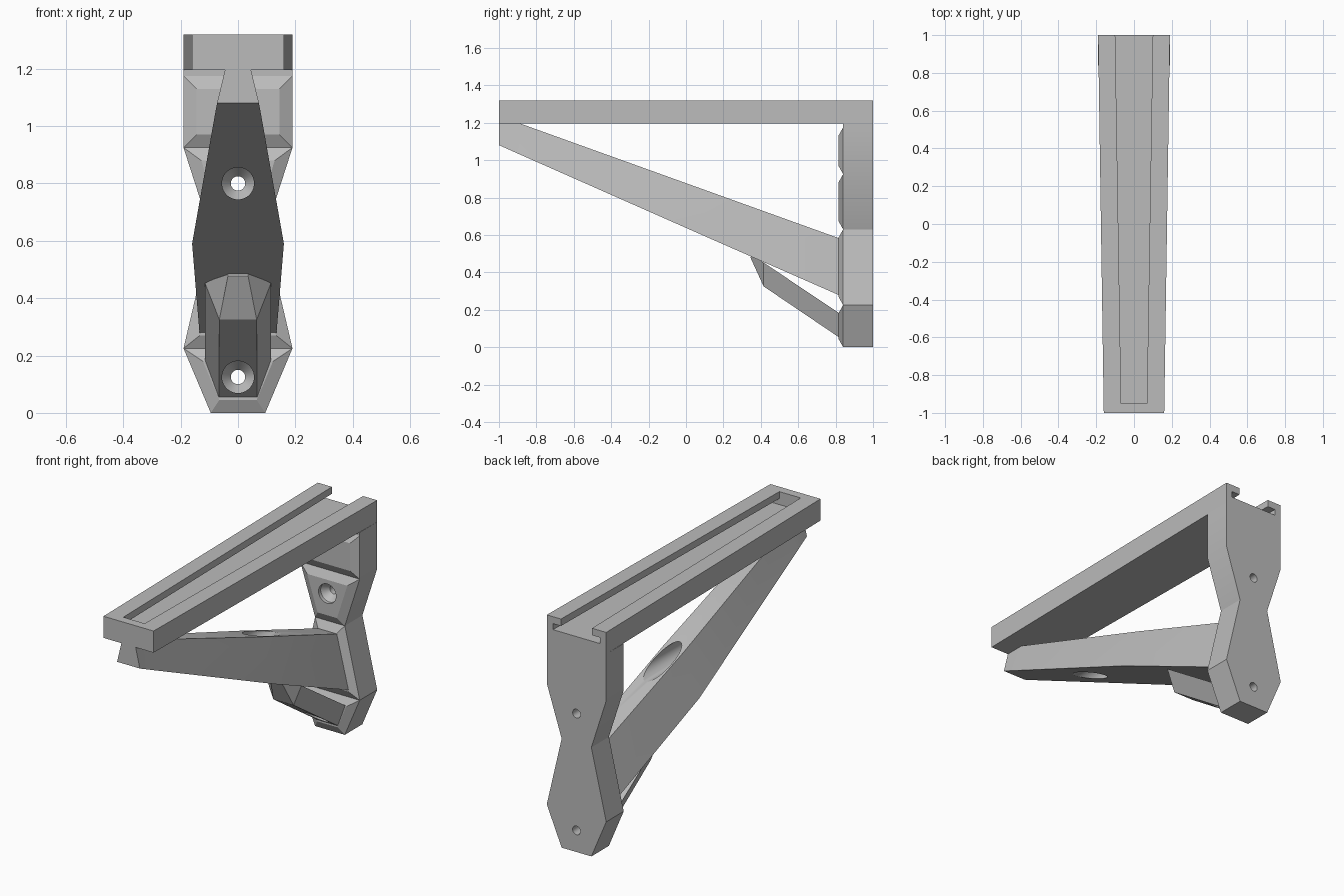
import bpy, bmesh, math

old = bpy.data.objects.get("Cube")
if old:
    bpy.data.objects.remove(old, do_unlink=True)

grey = bpy.data.materials.new("plain grey")
grey.use_nodes = True
grey.diffuse_color = (0.5, 0.5, 0.5, 1)
grey.node_tree.nodes["Principled BSDF"].inputs["Base Color"].default_value = (0.5, 0.5, 0.5, 1)


def finish(bm, name):
    bmesh.ops.recalc_face_normals(bm, faces=bm.faces)
    mesh = bpy.data.meshes.new(name)
    bm.to_mesh(mesh)
    bm.free()
    mesh.materials.append(grey)
    obj = bpy.data.objects.new(name, mesh)
    bpy.context.collection.objects.link(obj)
    return obj


def loft(name, rings):
    """Solid through four-sided sections: bottom (y, z, half width), top (y, z, half width)."""
    bm = bmesh.new()
    loops = []
    for (y0, z0, h0), (y1, z1, h1) in rings:
        pts = ((-h0, y0, z0), (h0, y0, z0), (h1, y1, z1), (-h1, y1, z1))
        loops.append([bm.verts.new(p) for p in pts])
    for a, b in zip(loops, loops[1:]):
        for i in range(4):
            j = (i + 1) % 4
            bm.faces.new((a[i], a[j], b[j], b[i]))
    bm.faces.new(loops[0])
    bm.faces.new(loops[-1])
    return finish(bm, name)


def bar(name, y0, h0, y1, h1, z0, z1):
    return loft(name, [((y, z0, h), (y, z1, h)) for y, h in ((y0, h0), (y1, h1))])


def screw_cutter(name, z):
    """Driver access bore, countersink and screw hole along y."""
    bm = bmesh.new()
    n = 32
    loops = []
    for y, r in ((-1.1, 0.056), (0.835, 0.056), (0.875, 0.025), (1.1, 0.025)):
        angles = [math.tau * (i + 0.5) / n for i in range(n)]
        loops.append([bm.verts.new((r * math.cos(a), y, z + r * math.sin(a))) for a in angles])
    for a, b in zip(loops, loops[1:]):
        for i in range(n):
            j = (i + 1) % n
            bm.faces.new((a[i], a[j], b[j], b[i]))
    bm.faces.new(loops[0])
    bm.faces.new(loops[-1])
    return finish(bm, name)


def cut(obj, *cutters):
    bpy.context.view_layer.objects.active = obj
    for cutter in cutters:
        mod = obj.modifiers.new("cut", "BOOLEAN")
        mod.operation = "DIFFERENCE"
        mod.solver = "EXACT"
        mod.object = cutter
        bpy.ops.object.modifier_apply(modifier=mod.name)


# Top arm, with a T-shaped slot open at the back
arm = bar("top_arm", -1, 0.16, 1, 0.19, 1.195, 1.32)
slot_mouth = bar("slot_mouth_cutter", -0.95, 0.068, 1.1, 0.101, 1.265, 1.4)
slot_groove = bar("slot_groove_cutter", -0.95, 0.12, 1.1, 0.152, 1.245, 1.28)

# Wall plate: stacked segments, each with a raised chamfered front
bm = bmesh.new()
rows = []
for z, h in ((0, 0.095), (0.225, 0.19), (0.63, 0.095), (0.925, 0.19), (1.175, 0.19), (1.195, 0.19)):
    pts = ((-h, 0.84, z), (h, 0.84, z), (h, 1, z), (-h, 1, z))
    rows.append([bm.verts.new(p) for p in pts])
fronts = []
for a, b in zip(rows, rows[1:]):
    for i in range(4):
        j = (i + 1) % 4
        face = bm.faces.new((a[i], a[j], b[j], b[i]))
        if i == 0:
            fronts.append(face)
bm.faces.new(rows[0])
bm.faces.new(rows[-1])
bmesh.ops.recalc_face_normals(bm, faces=bm.faces)
bmesh.ops.inset_individual(bm, faces=fronts[:4], thickness=0.045, depth=0.025, use_even_offset=True)
plate = finish(bm, "wall_plate")

# Diagonal brace, widest near the middle
brace = loft("diagonal_brace", [
    ((-1, 1.08, 0.073), (-1, 1.197, 0.045)),
    ((-0.89, 1.031, 0.082), (-0.89, 1.197, 0.045)),
    ((0.108, 0.59, 0.16), (0.108, 0.838, 0.066)),
    ((0.825, 0.275, 0.134), (0.825, 0.58, 0.06)),
])

# Short lower rib supporting the brace
rib = loft("lower_rib", [
    ((0.345, 0.478, 0.035), (0.35, 0.49, 0.035)),
    ((0.415, 0.325, 0.065), (0.415, 0.452, 0.115)),
    ((0.825, 0.048, 0.067), (0.825, 0.178, 0.115)),
])

# Screw holes and slot
upper_hole = screw_cutter("upper_hole_cutter", 0.8)
lower_hole = screw_cutter("lower_hole_cutter", 0.125)
cut(arm, slot_mouth, slot_groove)
cut(plate, upper_hole, lower_hole)
cut(brace, upper_hole)
cut(rib, lower_hole)
for cutter in (slot_mouth, slot_groove, upper_hole, lower_hole):
    bpy.data.objects.remove(cutter, do_unlink=True)

# Round the bores, keep the edges sharp
bpy.ops.object.select_all(action="DESELECT")
for obj in (arm, plate, brace, rib):
    obj.select_set(True)
bpy.context.view_layer.objects.active = arm
bpy.ops.object.shade_smooth_by_angle(angle=math.radians(20))
